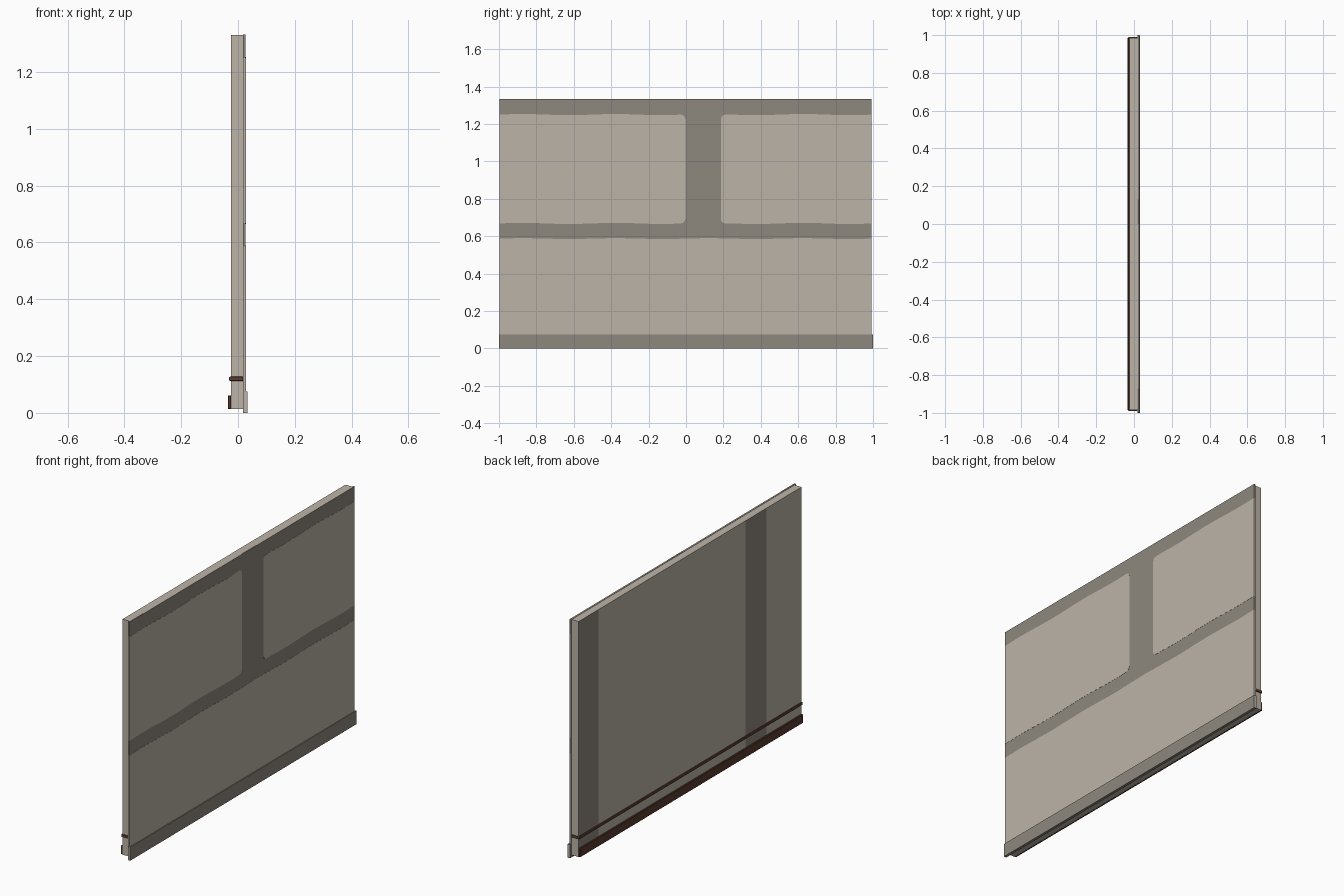
import bpy, bmesh, math
from mathutils import Vector

if "Cube" in bpy.data.objects:
    bpy.data.objects.remove(bpy.data.objects["Cube"])


def material(name, rgb):
    m = bpy.data.materials.new(name)
    m.diffuse_color = (*rgb, 1)
    m.use_nodes = True
    m.node_tree.nodes["Principled BSDF"].inputs["Base Color"].default_value = m.diffuse_color
    return m


PLASTER = material("pale plaster", (0.50, 0.455, 0.39))
STONE = material("grey stone trim", (0.27, 0.245, 0.207))
BROWN = material("dark brown wood", (0.10, 0.042, 0.026))


def finish(bm, name, mats):
    bmesh.ops.recalc_face_normals(bm, faces=bm.faces)
    me = bpy.data.meshes.new(name)
    bm.to_mesh(me)
    bm.free()
    for m in mats:
        me.materials.append(m)
    ob = bpy.data.objects.new(name, me)
    bpy.context.collection.objects.link(ob)
    return ob


def box(name, x, y, z, mats, ycuts=(), zcuts=(), rule=None):
    """Box from ranges, cut along y and z, with faces coloured by a rule."""
    bm = bmesh.new()
    bmesh.ops.create_cube(bm, size=1)
    for v in bm.verts:
        v.co = Vector([(r[0] + r[1]) / 2 + c * (r[1] - r[0])
                       for c, r in zip(v.co, (x, y, z))])
    for cuts, axis in ((ycuts, 1), (zcuts, 2)):
        for c in cuts:
            co, no = Vector(), Vector()
            co[axis], no[axis] = c, 1
            bmesh.ops.bisect_plane(bm, geom=bm.verts[:] + bm.edges[:] + bm.faces[:],
                                   plane_co=co, plane_no=no)
    bm.normal_update()
    if rule:
        for f in bm.faces:
            f.material_index = int(rule(f.calc_center_median(), f.normal))
    return finish(bm, name, mats)


def bevel(ob, width, segments):
    b = ob.modifiers.new("bevel", 'BEVEL')
    b.width, b.segments = width, segments


def infill(name, y0, y1, z0, z1, r_left=0, r_right=0):
    """Thin plaster plate with rounded corners and slightly wavy level edges."""
    pts = []
    corners = [(y1, z0, -1, 1, r_right, -90), (y1, z1, -1, -1, r_right, 0),
               (y0, z1, 1, -1, r_left, 90), (y0, z0, 1, 1, r_left, 180)]
    for i, (cy, cz, sy, sz, r, a0) in enumerate(corners):
        steps = 5 if r else 1
        for k in range(steps):
            a = math.radians(a0 + 90 * k / max(steps - 1, 1))
            pts.append((cy + sy * r + r * math.cos(a), cz + sz * r + r * math.sin(a)))
        if i in (1, 3):
            ya, yb = (y1 - r_right, y0 + r_left) if i == 1 else (y0 + r_left, y1 - r_right)
            for k in range(1, 16):
                y = ya + (yb - ya) * k / 16
                pts.append((y, cz + 0.003 * math.sin(y * 4 * math.pi)))
    bm = bmesh.new()
    f = bm.faces.new([bm.verts.new((0.0268, y, z)) for y, z in pts])
    ext = bmesh.ops.extrude_face_region(bm, geom=[f])
    for v in ext["geom"]:
        if isinstance(v, bmesh.types.BMVert):
            v.co.x += 0.001
    return finish(bm, name, [PLASTER])


# Inner wall, with two vertical trim strips on its back face
def back_strip(c, n):
    return n.x < -0.5 and (c.y > 0.81 or -0.675 < c.y < -0.488)

box("inner_wall", (-0.025, 0.018), (-0.985, 0.985), (0.013, 1.33),
    [PLASTER, STONE], ycuts=(0.81, -0.488, -0.675), rule=back_strip)


# Outer cladding: trim colour in front, banded ends and top
def cladding_rule(c, n):
    if n.x > 0.5:
        return True
    if abs(n.y) > 0.5:
        return c.z > 1.25 or 0.585 < c.z < 0.668
    return n.z > 0.5 and (c.y < -0.87 or 0 < c.y < 0.13)

box("outer_cladding", (0.018, 0.027), (-0.997, 0.992), (0.02, 1.332),
    [PLASTER, STONE], ycuts=(-0.87, 0, 0.13), zcuts=(0.585, 0.668, 1.25),
    rule=cladding_rule)

# Plaster fields between the trim bands
infill("upper_left_infill", -0.997, -0.004, 0.668, 1.25, r_right=0.025)
infill("upper_right_infill", 0.186, 0.992, 0.668, 1.25, r_left=0.025)
infill("lower_infill", -0.997, 0.992, 0.07, 0.587)

# Plinth at the foot of the cladding
box("plinth", (0.018, 0.033), (-1, 1), (0, 0.075), [STONE, PLASTER],
    rule=lambda c, n: abs(n.y) > 0.5)

# Wooden skirting and rail on the inner side
skirting = box("skirting_board", (-0.035, -0.024), (-0.985, 0.985), (0.013, 0.062), [BROWN])
bevel(skirting, 0.002, 1)
rail = box("wall_rail", (-0.031, 0.018), (-0.99, 0.99), (0.112, 0.128), [BROWN])
bevel(rail, 0.004, 2)
